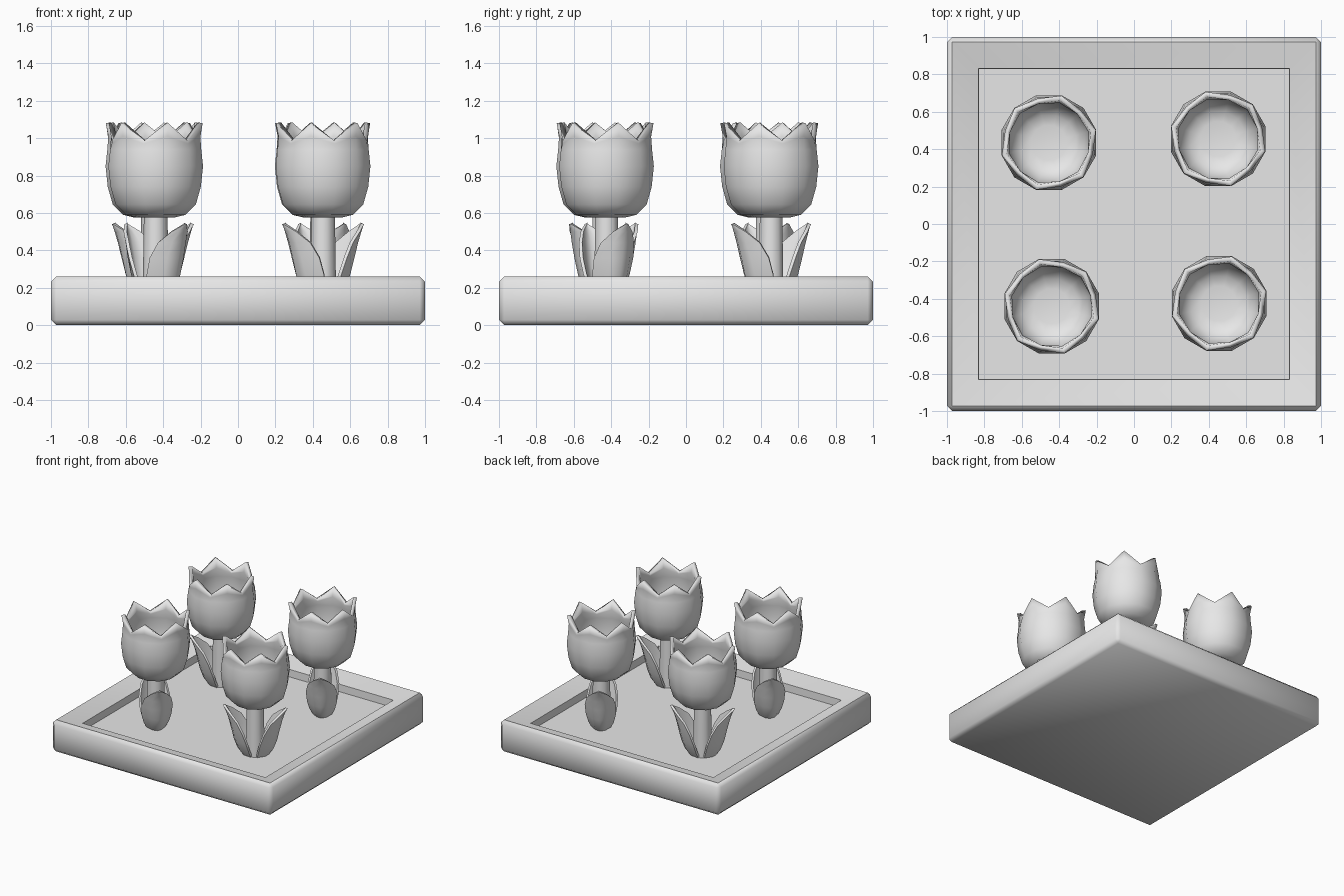
import bpy, bmesh
from math import sin, cos, pi, radians
from mathutils import Matrix, Vector

cube = bpy.data.objects.get("Cube")
if cube:
    bpy.data.objects.remove(cube, do_unlink=True)

gray = bpy.data.materials.new("plain_gray")
gray.use_nodes = True
gray.diffuse_color = (0.8, 0.8, 0.8, 1)
gray.node_tree.nodes["Principled BSDF"].inputs["Base Color"].default_value = (0.8, 0.8, 0.8, 1)


def finish(name, bm, matrix=None, thickness=0, angle=50):
    """Turn a bmesh into a shaded object, with an optional inward shell."""
    mesh = bpy.data.meshes.new(name)
    bm.to_mesh(mesh)
    bm.free()
    mesh.materials.append(gray)
    obj = bpy.data.objects.new(name, mesh)
    bpy.context.collection.objects.link(obj)
    if matrix:
        obj.matrix_world = matrix
    bpy.ops.object.select_all(action='DESELECT')
    obj.select_set(True)
    bpy.context.view_layer.objects.active = obj
    if thickness:
        shell = obj.modifiers.new("shell", 'SOLIDIFY')
        shell.thickness = thickness
        shell.offset = -1
        bpy.ops.object.modifier_apply(modifier=shell.name)
    bpy.ops.object.shade_smooth_by_angle(angle=radians(angle))
    return obj


def loft(rows, closed=False, cap=False):
    """Skin rows of points, each running counterclockwise."""
    bm = bmesh.new()
    rings = [[bm.verts.new(p) for p in row] for row in rows]
    n = len(rings[0])
    for low, high in zip(rings, rings[1:]):
        for i in range(n if closed else n - 1):
            j = (i + 1) % n
            bm.faces.new((low[i], low[j], high[j], high[i]))
    if cap:
        bm.faces.new(rings[0][::-1])
    return bm


def make_base():
    """Bevelled planter slab: sloping border, then a step down to the soil."""
    bm = bmesh.new()
    size = Matrix.Translation((0, 0, 0.13)) @ Matrix.Diagonal((2, 2, 0.26, 1))
    bmesh.ops.create_cube(bm, size=1, matrix=size)
    bmesh.ops.bevel(bm, geom=bm.edges[:], offset=0.028, segments=1, affect='EDGES')
    top = max(bm.faces, key=lambda f: f.calc_center_median().z)
    for inset, drop in ((0.2, 0.045), (0.004, 0.06)):
        bmesh.ops.inset_region(bm, faces=[top], thickness=inset)
        bmesh.ops.translate(bm, verts=top.verts[:], vec=Vector((0, 0, -drop)))
    finish("base", bm)


def make_bloom(name, place, turn):
    """Cup of six pointed petals."""
    profile = [(0.10, 0.575), (0.165, 0.59), (0.222, 0.645), (0.25, 0.74),
               (0.262, 0.85), (0.252, 0.94)]
    sides = 12
    angles = [radians(turn) + 2 * pi * i / sides for i in range(sides)]
    rows = [[(r * cos(a), r * sin(a), z) for a in angles] for r, z in profile]
    for valley, tip in (((0.243, 0.97), (0.247, 1.01)), ((0.243, 0.985), (0.26, 1.08))):
        row = []
        for i, a in enumerate(angles):
            r, z = valley if i % 2 else tip
            row.append((r * cos(a), r * sin(a), z))
        rows.append(row)
    finish(name, loft(rows, True, True), place, 0.028, 100)


def make_leaf(name, place, turn):
    """Cupped leaf leaning away from the stem: height, reach, half width, cup depth."""
    sections = [(0.14, 0.09, 0.065, 0.07), (0.2, 0.135, 0.095, 0.1),
                (0.27, 0.162, 0.112, 0.11), (0.36, 0.183, 0.118, 0.1),
                (0.44, 0.203, 0.1, 0.075), (0.5, 0.222, 0.058, 0.03),
                (0.54, 0.242, 0.008, 0)]
    across = [-1, -0.5, 0, 0.5, 1]
    rows = [[(reach - cup * u * u, half * u, z) for u in across]
            for z, reach, half, cup in sections]
    spin = place @ Matrix.Rotation(radians(turn), 4, 'Z')
    finish(name, loft(rows), spin, 0.018)


def make_stem(name, place):
    rows = [[(r * cos(2 * pi * i / 10), r * sin(2 * pi * i / 10), z) for i in range(10)]
            for r, z in ((0.07, 0.14), (0.063, 0.6))]
    finish(name, loft(rows, True, True), place)


make_base()

# Four flowers: position, petal turn, leaf turn
flowers = {
    "front_left": (0.455, -0.425, 15, 27),
    "back_left": (0.45, 0.455, 45, -60),
    "front_right": (-0.44, -0.44, 45, -48),
    "back_right": (-0.455, 0.435, 15, 27),
}
for spot, (x, y, petal_turn, leaf_turn) in flowers.items():
    place = Matrix.Translation((x, y, 0))
    make_stem(spot + "_stem", place)
    make_bloom(spot + "_bloom", place, petal_turn)
    for side in range(2):
        make_leaf(f"{spot}_leaf_{side + 1}", place, leaf_turn + 180 * side)
